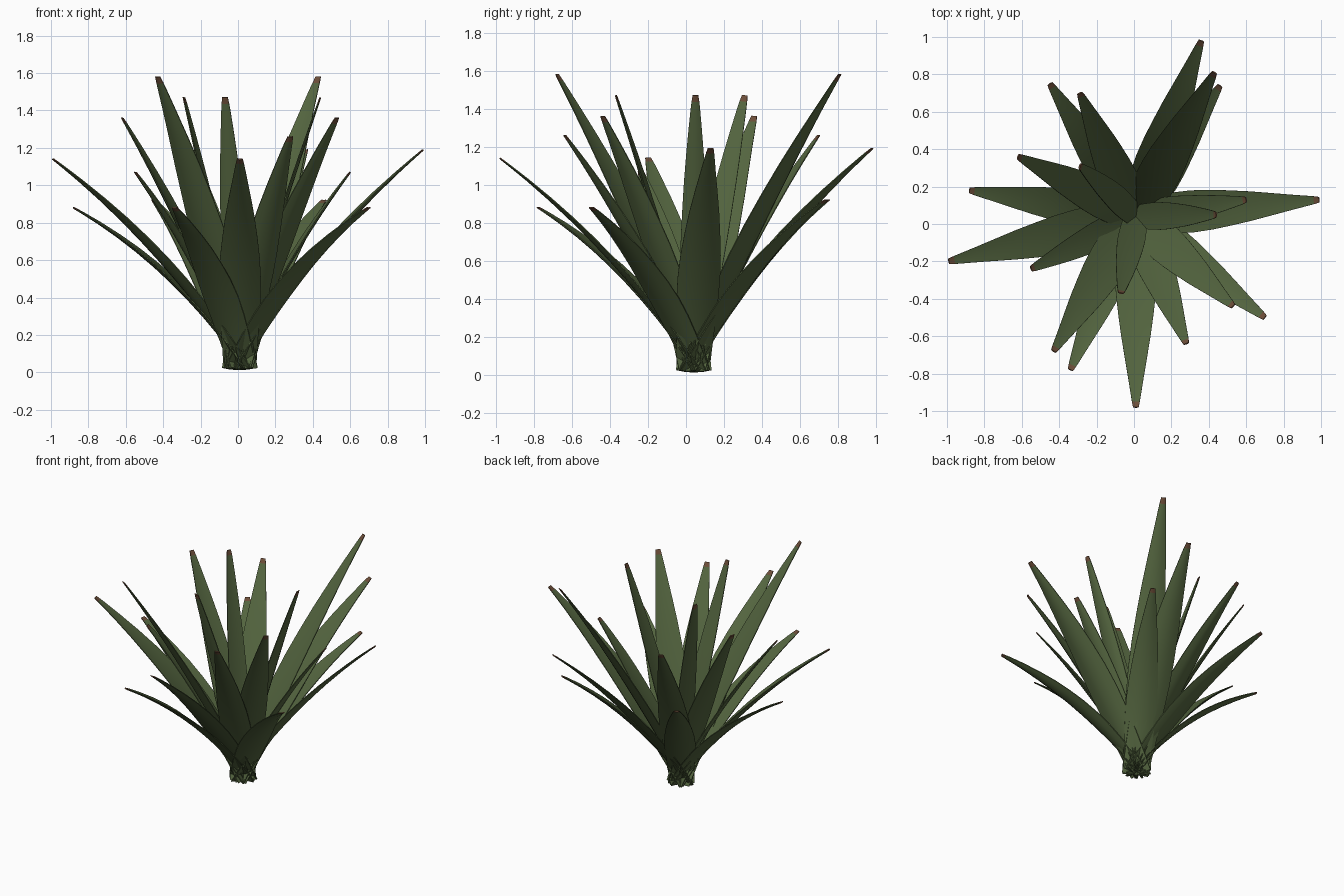
import bpy, bmesh, math
from mathutils import Vector

if "Cube" in bpy.data.objects:
    bpy.data.objects.remove(bpy.data.objects["Cube"])


def material(name, rgb):
    m = bpy.data.materials.new(name)
    m.diffuse_color = (*rgb, 1)
    m.use_nodes = True
    m.node_tree.nodes["Principled BSDF"].inputs["Base Color"].default_value = m.diffuse_color
    return m


LEAF = material("leaf green", (0.088, 0.130, 0.050))
TIP = material("dry brown tip", (0.15, 0.075, 0.04))

# leaf tips grouped by height: z, width scale, [(x, y, turn in degrees), ...]
TIPS = [
    (1.58, 1.0, [(0.43, 0.81, 0), (-0.43, -0.68, 0)]),
    (1.47, 0.65, [(0.44, 0.05, 0), (-0.29, 0.31, 25), (-0.07, -0.37, 0)]),
    (1.36, 0.92, [(-0.62, 0.36, 10), (0.53, -0.44, 0)]),
    (1.26, 0.9, [(-0.29, 0.70, 0), (0.28, -0.64, 0)]),
    (1.19, 1.0, [(0.36, 0.98, 0), (0.99, 0.13, 0)]),
    (1.14, 1.0, [(-0.99, -0.20, 0), (0.01, -0.98, 0)]),
    (1.07, 0.7, [(-0.55, -0.24, -8), (0.60, 0.13, 0)]),
    (0.92, 0.9, [(0.46, 0.74, 0), (-0.45, 0.75, 0)]),
    (0.88, 0.9, [(-0.88, 0.18, 0), (-0.34, -0.78, 0), (0.70, -0.50, 0)]),
]
CENTRE = Vector((0.01, 0.04, 0.02))

# leaf width along its length
WIDTHS = [(0, .175), (.08, .188), (.18, .205), (.28, .22), (.38, .225), (.48, .213),
          (.58, .188), (.68, .158), (.78, .12), (.88, .08), (.95, .053),
          (.977, .042), (1, .03)]
SIDES = [-1, -.55, 0, .55, 1]


def leaf(name, tip, scale, turn):
    heading = Vector((tip.x - CENTRE.x, tip.y - CENTRE.y, 0))
    out = heading.normalized()
    side = Vector((-out.y, out.x, 0))
    # the bases cross over each other in the crown
    base = CENTRE - out * 0.03
    chord = tip - base
    length = chord.length
    lift = side.cross(chord).normalized()
    if lift.z < 0:
        lift = -lift
    # arch: leaves that lean further droop more
    bend = 0.155 * (heading.length / length) ** 2
    ctrl = (base + tip) / 2 + lift * 2 * bend
    a = math.radians(turn)
    across = side * math.cos(a) - out * math.sin(a)

    bm = bmesh.new()
    rings = []
    for t, w in WIDTHS:
        p = base * (1 - t) ** 2 + ctrl * 2 * t * (1 - t) + tip * t * t
        tan = ((ctrl - base) * (1 - t) + (tip - ctrl) * t).normalized()
        w *= scale + (1 - scale) * t ** 4
        up = across.cross(tan).normalized()
        if up.dot(lift) < 0:
            up = -up
        wide = tan.cross(up)
        top, bottom = [], []
        for s in SIDES:
            q = p + wide * (w / 2 * s) + up * (0.08 * w * (s * s - 0.4))
            th = 0.045 * w * (1 - s * s) + 0.0025
            top.append(bm.verts.new(q + up * th))
            bottom.append(bm.verts.new(q - up * th))
        rings.append(top + bottom[::-1])
    # skin between rings, brown at the tip
    n = len(rings[0])
    for i in range(len(rings) - 1):
        for j in range(n):
            k = (j + 1) % n
            f = bm.faces.new((rings[i][j], rings[i][k], rings[i + 1][k], rings[i + 1][j]))
            f.material_index = 1 if WIDTHS[i][0] >= 0.97 else 0
    bm.faces.new(rings[0])
    bm.faces.new(rings[-1]).material_index = 1
    # keep the base on the ground
    for v in bm.verts:
        v.co.z = max(v.co.z, 0)
    bmesh.ops.recalc_face_normals(bm, faces=bm.faces)
    me = bpy.data.meshes.new(name)
    bm.to_mesh(me)
    bm.free()
    me.materials.append(LEAF)
    me.materials.append(TIP)
    ob = bpy.data.objects.new(name, me)
    bpy.context.collection.objects.link(ob)
    bpy.ops.object.select_all(action='DESELECT')
    ob.select_set(True)
    bpy.context.view_layer.objects.active = ob
    bpy.ops.object.shade_smooth_by_angle(angle=math.radians(40))


count = 0
for z, scale, spots in TIPS:
    for x, y, turn in spots:
        count += 1
        leaf(f"leaf_{count:02d}", Vector((x, y, z)), scale, turn)
